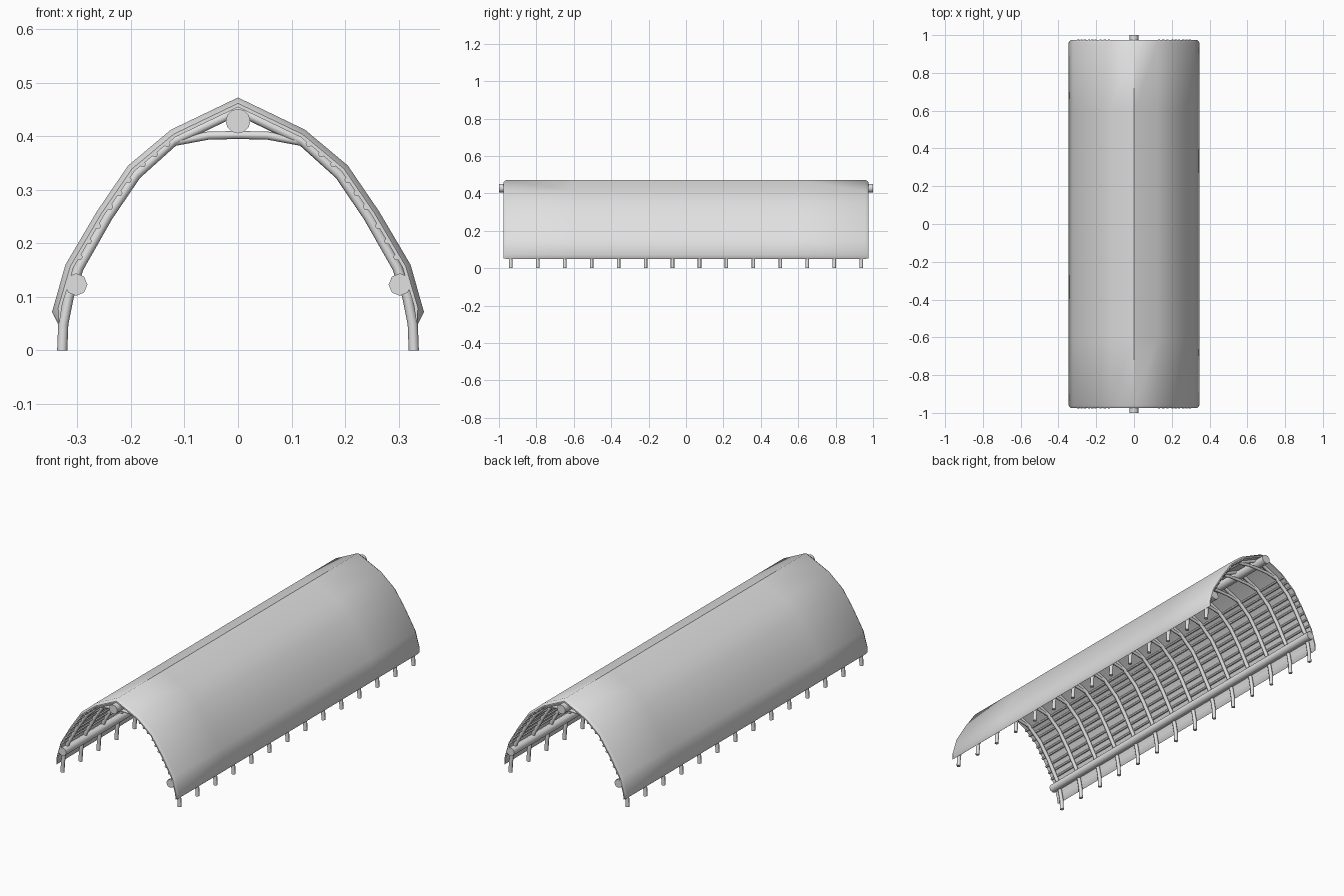
import bpy, bmesh, math
from mathutils import Vector

cube = bpy.data.objects.get("Cube")
if cube:
    bpy.data.objects.remove(cube, do_unlink=True)

grey = bpy.data.materials.new("plain_grey")
grey.use_nodes = True
COLOUR = (0.75, 0.75, 0.75, 1)
grey.diffuse_color = COLOUR
grey.node_tree.nodes["Principled BSDF"].inputs["Base Color"].default_value = COLOUR


def smooth(obj, angle):
    bpy.ops.object.select_all(action='DESELECT')
    obj.select_set(True)
    bpy.context.view_layer.objects.active = obj
    bpy.ops.object.shade_smooth_by_angle(angle=math.radians(angle))


def tube(name, points, radius, resolution=2):
    """Round pole along a path, turned into a mesh."""
    curve = bpy.data.curves.new(name, 'CURVE')
    curve.dimensions = '3D'
    curve.bevel_depth = radius
    curve.bevel_resolution = resolution
    curve.use_fill_caps = True
    spline = curve.splines.new('POLY')
    spline.points.add(len(points) - 1)
    for p, co in zip(spline.points, points):
        p.co = (*co, 1)
    obj = bpy.data.objects.new(name, curve)
    bpy.context.collection.objects.link(obj)
    bpy.ops.object.select_all(action='DESELECT')
    obj.select_set(True)
    bpy.context.view_layer.objects.active = obj
    bpy.ops.object.convert(target='MESH')
    obj = bpy.context.view_layer.objects.active
    obj.data.materials.clear()
    obj.data.materials.append(grey)
    smooth(obj, 50)
    return obj


def pole(name, x, z, half, radius, resolution=2):
    return tube(name, [(x, -half, z), (x, half, z)], radius, resolution)


def mirrored(half):
    """Extend a right-half profile, ridge first, across the middle."""
    return [(-x, z) for x, z in half[:0:-1]] + half


# Roof shell: outer and inner arch profiles lofted along the length
outer_half = [(0, 0.472), (0.125, 0.412), (0.205, 0.345), (0.263, 0.26),
              (0.322, 0.16), (0.347, 0.072), (0.336, 0.05)]
inner_half = [(0, 0.454), (0.117, 0.398), (0.193, 0.335), (0.25, 0.252),
              (0.307, 0.155), (0.328, 0.085), (0.333, 0.052)]
outer, inner = mirrored(outer_half), mirrored(inner_half)
stations = [(-0.975, 0.6), (-0.96, 0), (-0.6, 0), (0.6, 0), (0.96, 0), (0.975, 0.6)]

bm = bmesh.new()
rings = []
for y, shrink in stations:
    ring = []
    for (ox, oz), (ix, iz) in zip(outer, inner):
        p = Vector((ox, y, oz)).lerp(Vector((ix, y, iz)), shrink)
        ring.append(bm.verts.new(p))
    ring += [bm.verts.new((x, y, z)) for x, z in reversed(inner)]
    rings.append(ring)
count = len(rings[0])
for a, b in zip(rings, rings[1:]):
    for i in range(count):
        j = (i + 1) % count
        bm.faces.new((a[i], a[j], b[j], b[i]))
for ring in (rings[0], rings[-1]):
    for i in range(len(outer) - 1):
        bm.faces.new((ring[i], ring[i + 1], ring[count - 2 - i], ring[count - 1 - i]))
bmesh.ops.recalc_face_normals(bm, faces=bm.faces)
mesh = bpy.data.meshes.new("roof_shell")
bm.to_mesh(mesh)
bm.free()
mesh.materials.append(grey)
shell = bpy.data.objects.new("roof_shell", mesh)
bpy.context.collection.objects.link(shell)
smooth(shell, 48)

# Ridge pole and side rails
pole("ridge_pole", 0, 0.428, 1.0, 0.023, 4)
for side, label in ((1, "left"), (-1, "right")):
    pole(label + "_side_rail", side * 0.302, 0.123, 0.975, 0.021)

# Arched ribs with legs, each with a bowed tie
rib_half = [(0, 0.448), (0.12, 0.391), (0.19, 0.328), (0.243, 0.25),
            (0.297, 0.155), (0.316, 0.1), (0.326, 0.05), (0.328, 0)]
tie_half = [(0, 0.402), (0.055, 0.401), (0.13, 0.387)]
ribs = 14
for name, half, radius in (("rib", rib_half, 0.0095), ("tie", tie_half, 0.0075)):
    first = tube(name, [(x, 0, z) for x, z in mirrored(half)], radius)
    for i in range(ribs):
        obj = first if i == 0 else bpy.data.objects.new(f"{name}_{i + 1}", first.data)
        if i:
            bpy.context.collection.objects.link(obj)
        obj.location.y = -0.937 + i * 1.874 / (ribs - 1)

# Thin battens along the underside of the shell, three per facet
for side, label in ((1, "left"), (-1, "right")):
    for s in range(1, 4):
        a, b = Vector(inner_half[s]), Vector(inner_half[s + 1])
        for t in (0.2, 0.5, 0.8):
            p = a.lerp(b, t)
            pole(f"{label}_batten", side * p.x, p.y, 0.977, 0.006, 1)
